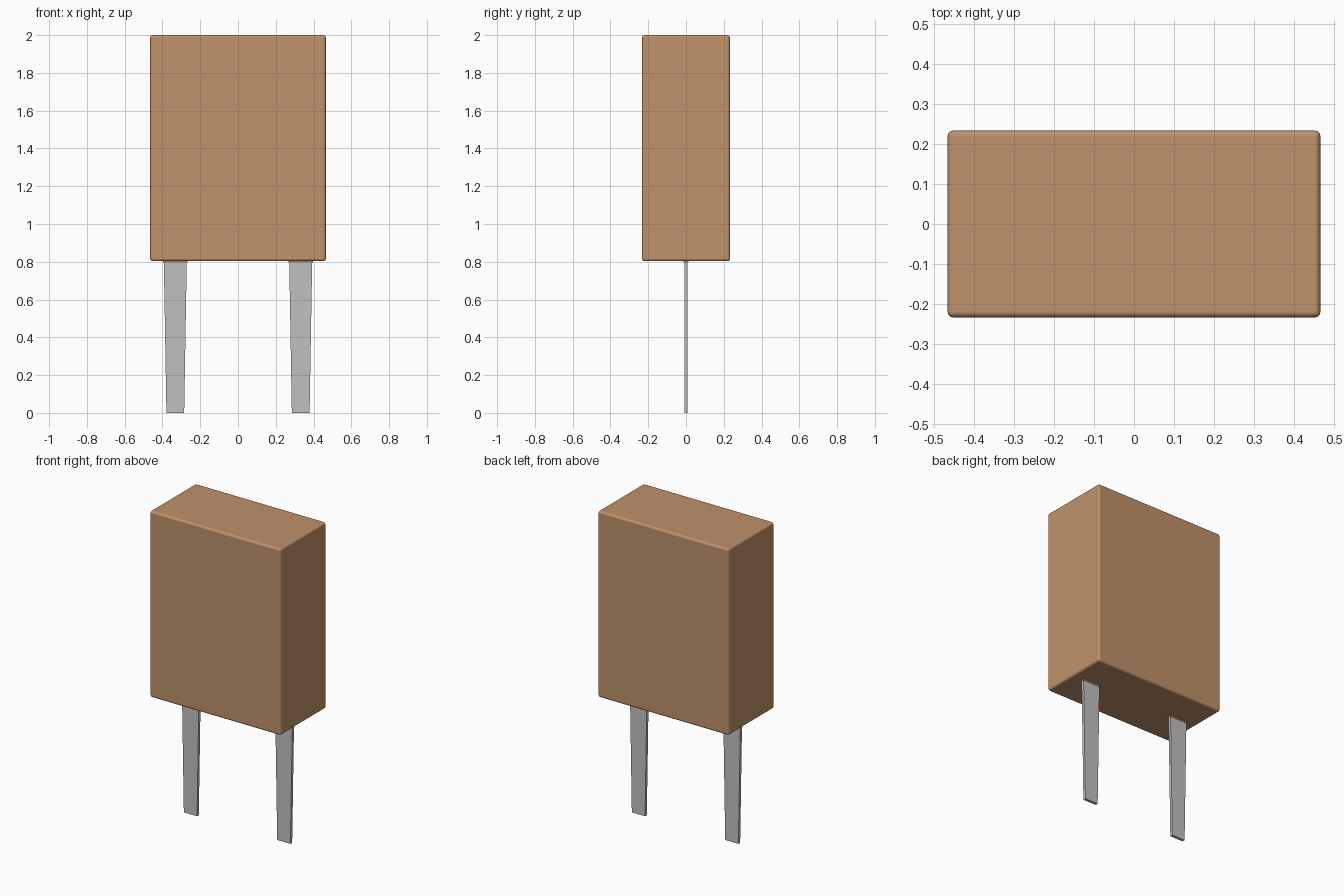
import bpy
import bmesh

cube = bpy.data.objects.get("Cube")
if cube:
    bpy.data.objects.remove(cube, do_unlink=True)


def material(name, color):
    mat = bpy.data.materials.new(name)
    mat.use_nodes = True
    mat.diffuse_color = (*color, 1)
    mat.node_tree.nodes["Principled BSDF"].inputs["Base Color"].default_value = (*color, 1)
    return mat


def tapered_block(name, x, bottom, top, z0, z1, mat, bevel=0, segments=3):
    """Block whose (width, depth) runs from bottom at z0 to top at z1."""
    mesh = bpy.data.meshes.new(name)
    bm = bmesh.new()
    bmesh.ops.create_cube(bm, size=1)
    for v in bm.verts:
        size, z = (top, z1) if v.co.z > 0 else (bottom, z0)
        v.co = (x + v.co.x * size[0], v.co.y * size[1], z)
    bm.to_mesh(mesh)
    bm.free()
    mesh.materials.append(mat)
    obj = bpy.data.objects.new(name, mesh)
    bpy.context.collection.objects.link(obj)
    if bevel:
        mod = obj.modifiers.new("rounded_edges", "BEVEL")
        mod.width = bevel
        mod.segments = segments
        mod.harden_normals = True
        mesh.shade_smooth()
    return obj


brown = material("tan_brown", (0.52, 0.285, 0.145))
metal = material("light_grey_metal", (0.53, 0.53, 0.53))

# Rounded body
body = (0.93, 0.466)
tapered_block("body", 0, body, body, 0.803, 2.0, brown, 0.014)

# Flat tapered legs, each with a thin collar under the body
for side, x in (("left", 0.332), ("right", -0.332)):
    tapered_block(side + "_leg", x, (0.094, 0.018), (0.122, 0.018), 0, 0.82, metal)
    tapered_block(side + "_collar", x, (0.126, 0.022), (0.136, 0.03), 0.795, 0.81, brown)
